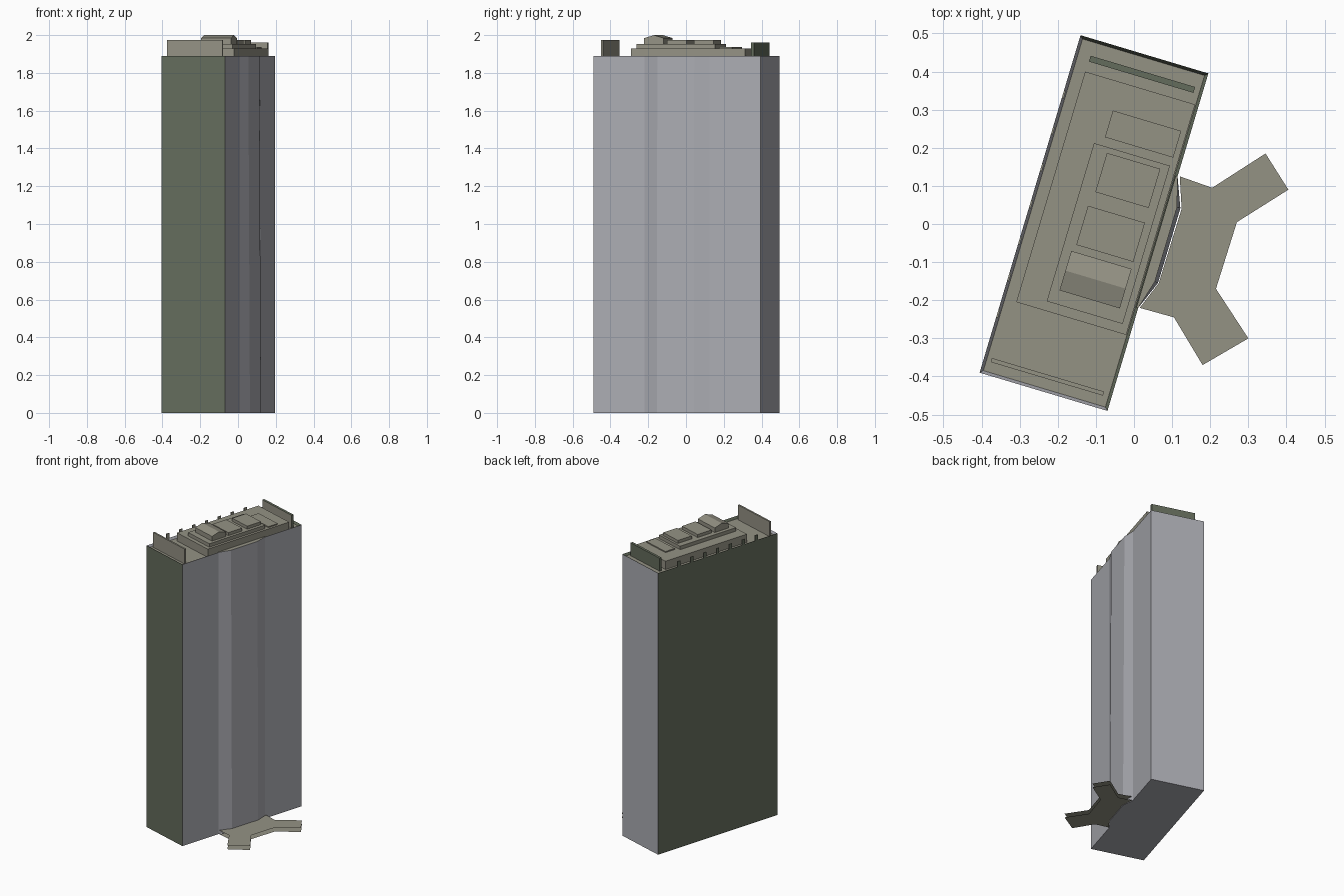
import bpy
import bmesh
import math
from mathutils import Matrix, Vector

if "Cube" in bpy.data.objects:
    bpy.data.objects.remove(bpy.data.objects["Cube"])


def make_material(name, rgb):
    mat = bpy.data.materials.new(name)
    mat.use_nodes = True
    mat.diffuse_color = (*rgb, 1)
    mat.node_tree.nodes["Principled BSDF"].inputs["Base Color"].default_value = (*rgb, 1)
    return mat


MATERIALS = [make_material("pale grey", (0.41, 0.415, 0.45)),
             make_material("dull green", (0.127, 0.15, 0.107)),
             make_material("roof olive", (0.296, 0.288, 0.231))]
GREY, GREEN, OLIVE = range(3)

# The block is turned on its plot; parts are laid out in its own axes
TURN = Matrix.Translation((-0.105, 0.0025, 0)) @ Matrix.Rotation(math.radians(-16.65), 4, "Z")
ROOF = 1.89
DECK = 1.875


def finish(bm, name, rule, matrix=TURN):
    """Colour faces by rule(normal), then make the object."""
    bmesh.ops.recalc_face_normals(bm, faces=bm.faces)
    for f in bm.faces:
        f.material_index = rule(f.normal)
    mesh = bpy.data.meshes.new(name)
    bm.transform(matrix)
    bm.to_mesh(mesh)
    bm.free()
    for mat in MATERIALS:
        mesh.materials.append(mat)
    obj = bpy.data.objects.new(name, mesh)
    bpy.context.collection.objects.link(obj)
    return obj


def prism(bm, low, high):
    """Solid between two matching rings of points; returns the top face."""
    a = [bm.verts.new(p) for p in low]
    b = [bm.verts.new(p) for p in high]
    bm.faces.new(a[::-1])
    top = bm.faces.new(b)
    for i in range(len(a)):
        j = (i + 1) % len(a)
        bm.faces.new((a[i], a[j], b[j], b[i]))
    return top


def ring(x0, x1, y0, y1, z):
    return [(x0, y0, z), (x1, y0, z), (x1, y1, z), (x0, y1, z)]


def sink(bm, face, rim, depth):
    """Leave a rim round a face and lower the middle."""
    bm.normal_update()
    bmesh.ops.inset_region(bm, faces=[face], thickness=rim, use_even_offset=True)
    for v in face.verts:
        v.co.z -= depth


def box(name, x0, x1, y0, y1, z0, z1, rule=lambda n: OLIVE):
    bm = bmesh.new()
    prism(bm, ring(x0, x1, y0, y1, z0), ring(x0, x1, y0, y1, z1))
    return finish(bm, name, rule)


# Main block: two green walls, two grey walls, sunken roof
def wall_rule(n):
    if n.z > 0.5:
        return OLIVE
    return GREEN if n.x < -0.5 or n.y < -0.5 else GREY


W, L = 0.175, 0.462
bm = bmesh.new()
roof = prism(bm, ring(-W, W, -L, L, 0), ring(-W, W, -L, L, ROOF))
sink(bm, roof, 0.008, ROOF - DECK)
finish(bm, "main_block", wall_rule)


# Shallow angled bay on the grey long wall, narrowing slightly upward
def bay_ring(out, z):
    return [(0.17, -0.18, z), (W, -0.18, z), (out, -0.102, z),
            (out, 0.102, z), (W, 0.18, z), (0.17, 0.18, z)]


bm = bmesh.new()
prism(bm, bay_ring(0.206, 0), bay_ring(0.197, ROOF))
finish(bm, "wall_bay", lambda n: OLIVE if n.z > 0.5 else GREY)

# Forked entrance canopy: flared grey sides, sunken olive top
outline = [(0.12, 0.125), (0.125, 0.04), (0.065, -0.155), (0.015, -0.22),
           (0.105, -0.245), (0.18, -0.37), (0.3, -0.3), (0.215, -0.17),
           (0.27, 0.005), (0.405, 0.09), (0.345, 0.185), (0.205, 0.095)]
bm = bmesh.new()
top = bm.faces.new([bm.verts.new((x, y, 0.032)) for x, y in outline])
under = bm.faces.new([bm.verts.new((x, y, 0.032)) for x, y in reversed(outline)])
sink(bm, top, 0.012, 0.006)
sink(bm, under, 0.016, 0.032)
bmesh.ops.remove_doubles(bm, verts=bm.verts, dist=0.0005)
finish(bm, "entrance_canopy", lambda n: OLIVE if n.z > 0.3 else GREY, Matrix())

# Screen walls at the two ends of the roof
box("front_screen", -0.155, 0.152, -0.427, -0.416, DECK, 1.975)
box("back_screen", -0.134, 0.152, 0.402, 0.418, DECK, 1.962,
    lambda n: OLIVE if n.y < -0.5 else GREEN)

# Stepped roof slabs and plant boxes
box("lower_slab", -0.136, 0.165, -0.257, 0.374, DECK, 1.93)
box("upper_slab", -0.06, 0.148, -0.232, 0.201, 1.925, 1.953)
box("low_plant_box", -0.037, 0.15, 0.224, 0.297, 1.925, 1.937)
box("back_plant_box", -0.02, 0.126, 0.079, 0.186, 1.95, 1.973)
box("middle_plant_box", -0.028, 0.128, -0.068, 0.039, 1.95, 1.973)

# Plant room with a low pitched roof
profile = [(-0.195, 1.95), (-0.195, 1.984), (-0.141, 2.0), (-0.087, 1.984), (-0.087, 1.95)]
bm = bmesh.new()
prism(bm, [(-0.036, y, z) for y, z in profile], [(0.129, y, z) for y, z in profile])
finish(bm, "pitched_plant_room", lambda n: OLIVE)

# Row of thin posts along the green long edge
for i in range(7):
    y = -0.3 + 0.1 * i
    box(f"edge_post_{i + 1}", -W, -W + 0.005, y - 0.011, y + 0.011, ROOF - 0.005, 1.925,
        lambda n: GREEN if n.x < -0.5 else OLIVE)
